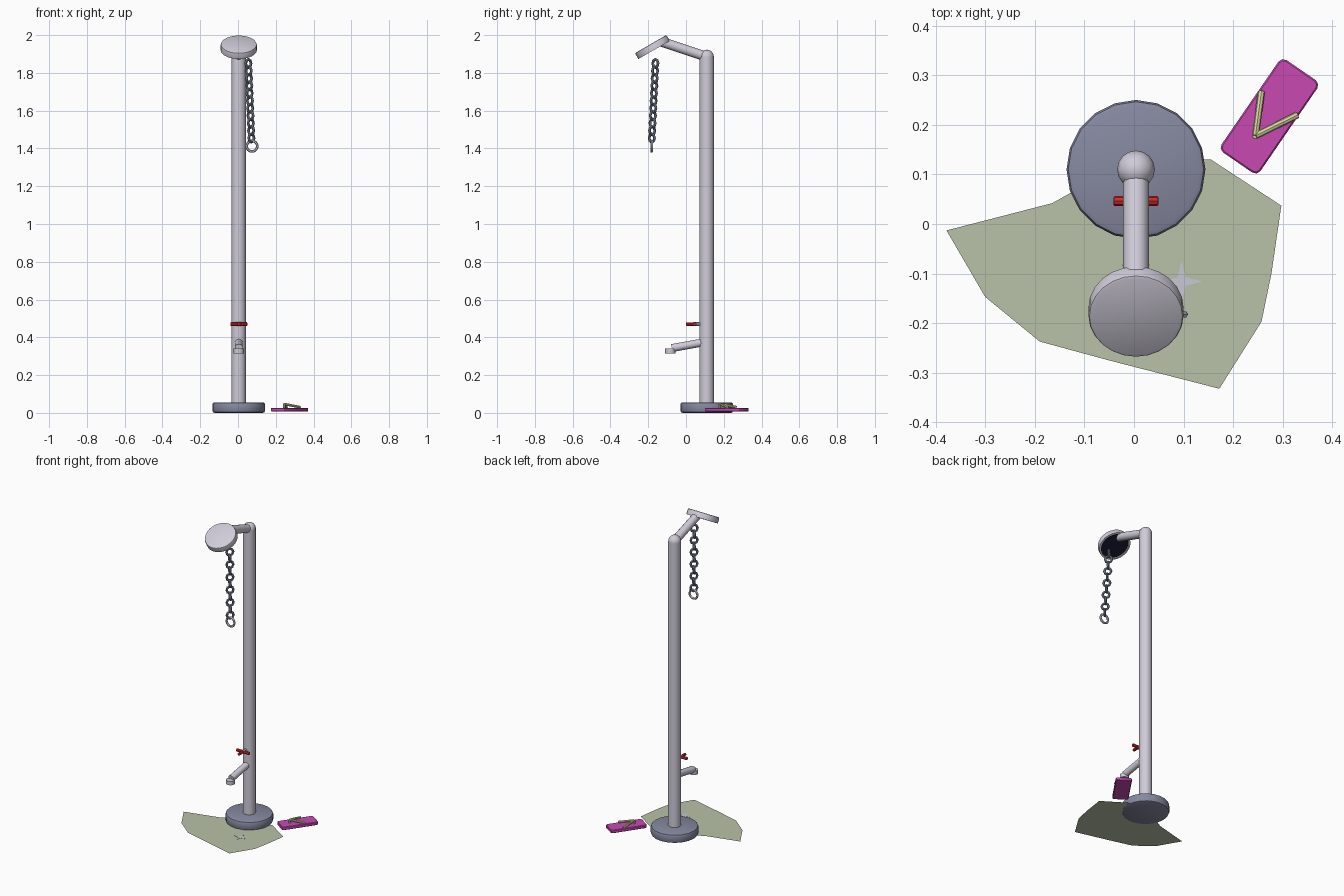
import bpy, bmesh, math
from mathutils import Vector, Matrix

cube = bpy.data.objects.get("Cube")
if cube:
    bpy.data.objects.remove(cube, do_unlink=True)


def material(name, *rgb):
    lin = [((c / 255 + 0.055) / 1.055) ** 2.4 for c in rgb] + [1]
    m = bpy.data.materials.new(name)
    m.use_nodes = True
    m.diffuse_color = lin
    m.node_tree.nodes["Principled BSDF"].inputs["Base Color"].default_value = lin
    return m


METAL = material("pale metal", 208, 204, 217)
STONE = material("blue grey base", 134, 137, 160)
CHAIN = material("chain grey", 128, 133, 152)
DARK = material("dark navy", 22, 22, 42)
RED = material("tap red", 205, 45, 45)
PINK = material("magenta foam", 200, 74, 178)
STRAP = material("cream strap", 222, 214, 165)
WATER = material("puddle green", 184, 194, 168)
GLINT = material("pale glint", 200, 200, 214)


def finish(name, bm, *mats, smooth=True):
    bmesh.ops.recalc_face_normals(bm, faces=bm.faces)
    mesh = bpy.data.meshes.new(name)
    bm.to_mesh(mesh)
    bm.free()
    ob = bpy.data.objects.new(name, mesh)
    bpy.context.collection.objects.link(ob)
    for m in mats:
        mesh.materials.append(m)
    bpy.ops.object.select_all(action='DESELECT')
    ob.select_set(True)
    bpy.context.view_layer.objects.active = ob
    if smooth:
        bpy.ops.object.shade_smooth_by_angle(angle=math.radians(40))
    return ob


def add_tube(bm, a, b, r, sides=12):
    a, b = Vector(a), Vector(b)
    rot = (b - a).to_track_quat('Z', 'Y').to_matrix().to_4x4()
    return bmesh.ops.create_cone(bm, cap_ends=True, segments=sides, radius1=r, radius2=r,
                                 depth=(b - a).length,
                                 matrix=Matrix.Translation((a + b) / 2) @ rot)["verts"]


def tube(name, a, b, r, mat, sides=12, bevel=0):
    bm = bmesh.new()
    add_tube(bm, a, b, r, sides)
    if bevel:
        rims = [e for e in bm.edges if any(len(f.verts) > 4 for f in e.link_faces)]
        bmesh.ops.bevel(bm, geom=rims, offset=bevel, segments=2, affect='EDGES', profile=0.5)
    return finish(name, bm, mat)


def plate(name, outline, z, mat, thick=0):
    bm = bmesh.new()
    face = bm.faces.new([bm.verts.new((x, y, z)) for x, y in outline])
    if thick:
        top = bmesh.ops.extrude_face_region(bm, geom=[face])["geom"]
        bmesh.ops.translate(bm, vec=(0, 0, thick),
                            verts=[v for v in top if isinstance(v, bmesh.types.BMVert)])
    return finish(name, bm, mat, smooth=False)


def torus(name, centre, rot, ring, thick, mat, sides, stretch=1):
    bpy.ops.mesh.primitive_torus_add(major_radius=ring, minor_radius=thick,
                                     major_segments=sides, minor_segments=6)
    ob = bpy.context.object
    ob.name = name
    ob.data.materials.append(mat)
    ob.data.transform(Matrix.Translation(centre) @ rot @ Matrix.Diagonal((1, 1, stretch, 1))
                      @ Matrix.Rotation(math.pi / 2, 4, 'X'))
    bpy.ops.object.shade_smooth_by_angle(angle=math.radians(50))


PX, PY = 0.004, 0.11

# Base and pole with a domed top
tube("base", (PX, PY, 0), (PX, PY, 0.056), 0.14, STONE, 20, bevel=0.012)
tube("pole", (PX, PY, 0.03), (PX, PY, 1.885), 0.038, METAL, 16)
bm = bmesh.new()
bmesh.ops.create_uvsphere(bm, u_segments=16, v_segments=8, radius=0.038,
                          matrix=Matrix.Translation((PX, PY, 1.885)))
finish("pole_cap", bm, METAL)
tube("shower_arm", (PX, PY, 1.885), (PX, -0.13, 1.965), 0.026, METAL)

# Tilted shower head with a dark recessed spray face
bm = bmesh.new()
add_tube(bm, (0, 0, -0.018), (0, 0, 0.018), 0.096, 24)
rims = [e for e in bm.edges if any(len(f.verts) > 4 and f.normal.z > 0.5 for f in e.link_faces)]
bmesh.ops.bevel(bm, geom=rims, offset=0.007, segments=2, affect='EDGES', profile=0.5)
spray = min(bm.faces, key=lambda f: f.calc_center_median().z)
bmesh.ops.inset_region(bm, faces=[spray], thickness=0.01)
bmesh.ops.inset_region(bm, faces=[spray], thickness=0.001, depth=-0.006)
spray.material_index = 1
bm.transform(Matrix.Translation((PX, -0.178, 1.937)) @ Matrix.Rotation(math.radians(30), 4, 'X'))
finish("shower_head", bm, METAL, DARK)

# Pull chain of alternating links with a ring
top, bottom, count = Vector((0.055, -0.162, 1.85)), Vector((0.071, -0.181, 1.455)), 11
for i in range(count):
    turn = Matrix.Rotation(math.radians(45 + 90 * (i % 2)), 4, 'Z')
    torus(f"chain_link_{i + 1}", top.lerp(bottom, i / (count - 1)), turn, 0.02, 0.0075,
          CHAIN, 8, 1.1)
torus("pull_ring", (0.074, -0.182, 1.412), Matrix.Identity(4), 0.028, 0.007, METAL, 16)

# Foot tap spout
tube("spout_pipe", (PX, 0.09, 0.373), (PX, -0.075, 0.343), 0.021, METAL)
tube("spout_nozzle", (PX, -0.083, 0.315), (PX, -0.083, 0.34), 0.027, METAL)

# Cross shaped tap handle
tube("tap_stem", (PX, 0.1, 0.47), (PX, 0.04, 0.47), 0.01, METAL, 8)
tube("tap_handle_across", (PX - 0.045, 0.046, 0.47), (PX + 0.045, 0.046, 0.47), 0.01, RED, 8, 0.003)
tube("tap_handle_forward", (PX, 0.06, 0.47), (PX, 0, 0.47), 0.009, RED, 8, 0.003)

# Flip flop sole with rounded corners
bm = bmesh.new()
bmesh.ops.create_cube(bm, size=1, matrix=Matrix.Diagonal((0.226, 0.095, 0.02, 1)))
corners = [e for e in bm.edges if abs(e.verts[0].co.z - e.verts[1].co.z) > 0.01]
bmesh.ops.bevel(bm, geom=corners, offset=0.012, segments=2, affect='EDGES', profile=0.5)
bmesh.ops.bevel(bm, geom=[e for e in bm.edges if e.calc_face_angle(0) > 1.2],
                offset=0.003, segments=1, affect='EDGES')
bm.transform(Matrix.Translation((0.273, 0.217, 0.017)) @ Matrix.Rotation(math.radians(55.5), 4, 'Z'))
finish("sandal_sole", bm, PINK)

# Sandal straps meeting at the toe post
toe = (0.245, 0.178, 0.047)
for name, end in (("strap_left", (0.33, 0.22, 0.03)), ("strap_right", (0.257, 0.268, 0.03)),
                  ("toe_post", (0.245, 0.178, 0.02))):
    tube(name, toe, end, 0.007, STRAP, 8, 0.002)

# Puddle and its star shaped glint
plate("puddle", [(-0.378, -0.013), (-0.3, -0.147), (-0.19, -0.237), (-0.05, -0.275),
                 (0.172, -0.332), (0.257, -0.197), (0.277, -0.1), (0.297, 0.037),
                 (0.155, 0.13), (0.06, 0.13), (-0.1, 0.078), (-0.165, 0.042)], 0.004, WATER)
star = []
for k in range(8):
    a, r = k * math.pi / 4, 0.012 if k % 2 else 0.042
    star.append((0.096 + r * math.cos(a), -0.116 + r * math.sin(a)))
plate("puddle_glint", star, 0.005, GLINT, 0.001)
